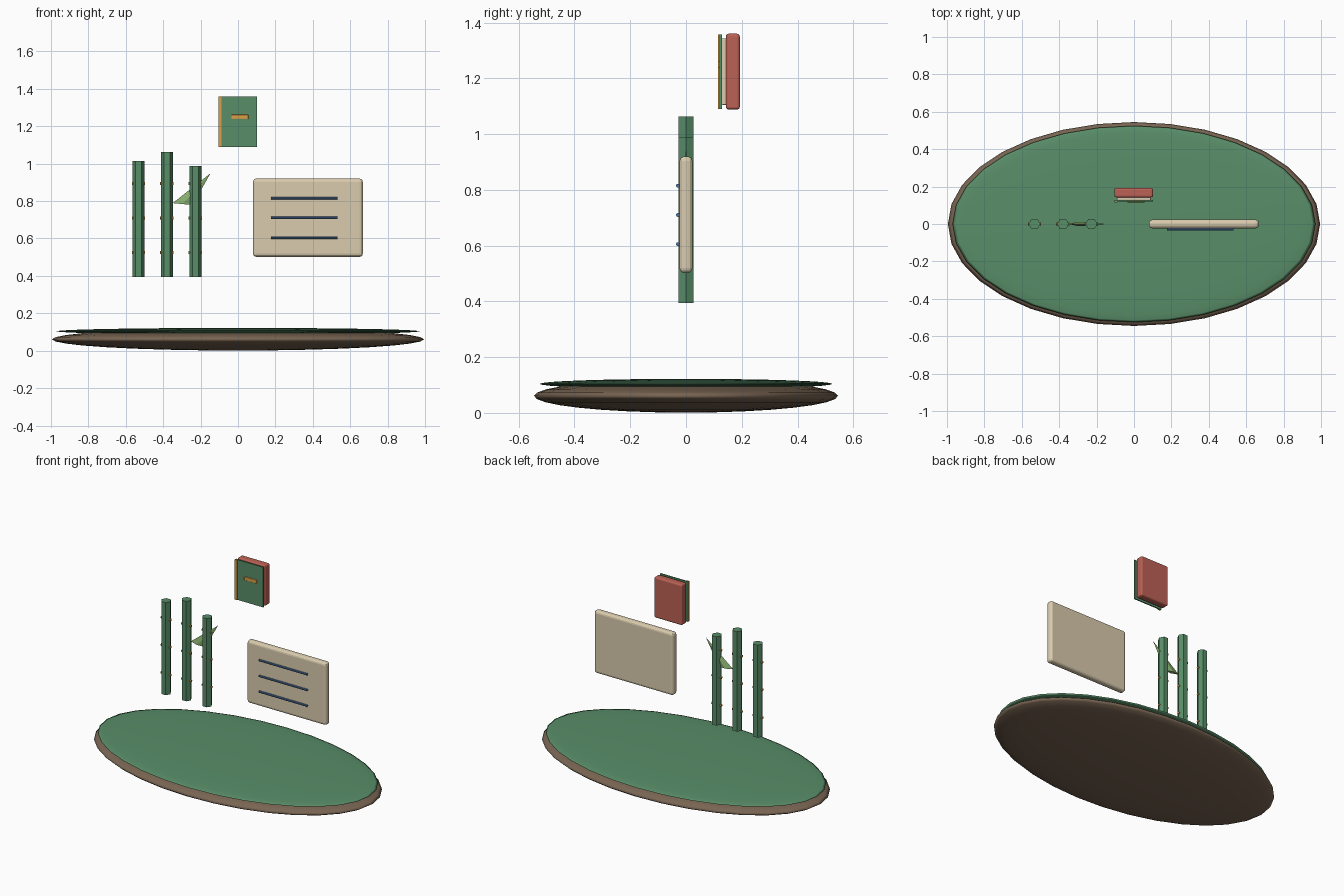
import bpy, bmesh, math
from mathutils import Matrix

if "Cube" in bpy.data.objects:
    bpy.data.objects.remove(bpy.data.objects["Cube"])


def material(name, rgb):
    m = bpy.data.materials.new(name)
    m.diffuse_color = (*rgb, 1)
    m.use_nodes = True
    m.node_tree.nodes["Principled BSDF"].inputs["Base Color"].default_value = m.diffuse_color
    return m


GREEN = material("green", (0.10, 0.27, 0.14))
BROWN = material("brown", (0.19, 0.13, 0.085))
LEAF = material("leaf_green", (0.25, 0.43, 0.16))
CREAM = material("cream", (0.70, 0.60, 0.42))
RED = material("red", (0.50, 0.12, 0.09))
BLUE = material("blue", (0.07, 0.16, 0.34))
ORANGE = material("orange", (0.70, 0.35, 0.06))


def finish(name, bm, mat, smooth=False):
    bmesh.ops.recalc_face_normals(bm, faces=bm.faces[:])
    me = bpy.data.meshes.new(name)
    bm.to_mesh(me)
    bm.free()
    me.materials.append(mat)
    if smooth:
        me.shade_smooth()
    ob = bpy.data.objects.new(name, me)
    bpy.context.collection.objects.link(ob)
    return ob


def ellipsoid(name, centre, radii, mat):
    bm = bmesh.new()
    mx = Matrix.Translation(centre) @ Matrix.Diagonal((*radii, 1))
    bmesh.ops.create_uvsphere(bm, u_segments=32, v_segments=16, radius=1, matrix=mx)
    return finish(name, bm, mat, True)


def box(name, lo, hi, mat, bevel=0.0):
    bm = bmesh.new()
    centre = [(a + b) / 2 for a, b in zip(lo, hi)]
    size = [b - a for a, b in zip(lo, hi)]
    mx = Matrix.Translation(centre) @ Matrix.Diagonal((*size, 1))
    bmesh.ops.create_cube(bm, size=1, matrix=mx)
    if bevel:
        bmesh.ops.bevel(bm, geom=bm.edges[:], offset=bevel, segments=3,
                        profile=0.5, affect='EDGES')
    return finish(name, bm, mat)


def rod(name, centre, radius, length, sides, mat, along_x=False):
    bm = bmesh.new()
    turn = Matrix.Rotation(math.pi / 2, 4, 'Y') if along_x else Matrix.Rotation(math.pi / 2, 4, 'Z')
    bmesh.ops.create_cone(bm, cap_ends=True, segments=sides, radius1=radius,
                          radius2=radius, depth=length,
                          matrix=Matrix.Translation(centre) @ turn)
    # put a corner of upright rods on the x axis
    if not along_x:
        far = max(v.co.x - centre[0] for v in bm.verts)
        if far < radius * 0.95:
            bmesh.ops.rotate(bm, verts=bm.verts[:], cent=centre,
                             matrix=Matrix.Rotation(math.pi / sides, 3, 'Z'))
    return finish(name, bm, mat)


# oval ground with a grassy top
ellipsoid("earth_base", (0, 0, 0.061), (0.995, 0.545, 0.06), BROWN)
ellipsoid("grass_top", (0, 0, 0.104), (0.97, 0.525, 0.018), GREEN)

# three hexagonal stalks with joint pegs
for i, (x, top) in enumerate([(-0.532, 1.014), (-0.38, 1.063), (-0.228, 0.988)]):
    low = 0.395
    rod(f"stalk_{i}", (x, 0, (low + top) / 2), 0.032, top - low, 6, GREEN)
    for j, z in enumerate((0.524, 0.71, 0.893)):
        rod(f"stalk_{i}_joint_{j}", (x, 0, z), 0.008, 0.072, 8, ORANGE, True)

# pointed leaf
bm = bmesh.new()
base = [bm.verts.new(p) for p in [(-0.349, 0, 0.789), (-0.296, -0.012, 0.784),
                                  (-0.243, 0, 0.779), (-0.296, 0.012, 0.784)]]
tip = bm.verts.new((-0.147, 0, 0.949))
bm.faces.new(base)
for k in range(4):
    bm.faces.new((base[k], base[(k + 1) % 4], tip))
finish("leaf", bm, LEAF)

# tablet with three raised lines
box("tablet", (0.08, -0.023, 0.502), (0.667, 0.023, 0.92), CREAM, 0.017)
for i, z in enumerate((0.605, 0.71, 0.815)):
    rod(f"tablet_line_{i}", (0.355, -0.029, z), 0.007, 0.355, 8, BLUE, True)

# book: back block, pages, front cover, spine strip and clasp
box("book_back", (-0.105, 0.143, 1.088), (0.102, 0.193, 1.36), RED, 0.01)
box("book_pages", (-0.092, 0.128, 1.105), (0.09, 0.15, 1.343), CREAM, 0.003)
box("book_cover", (-0.105, 0.121, 1.09), (0.102, 0.129, 1.358), GREEN)
box("book_spine_strip", (-0.105, 0.115, 1.09), (-0.088, 0.123, 1.358), ORANGE)
box("book_clasp", (-0.036, 0.115, 1.238), (0.056, 0.123, 1.262), ORANGE, 0.003)
